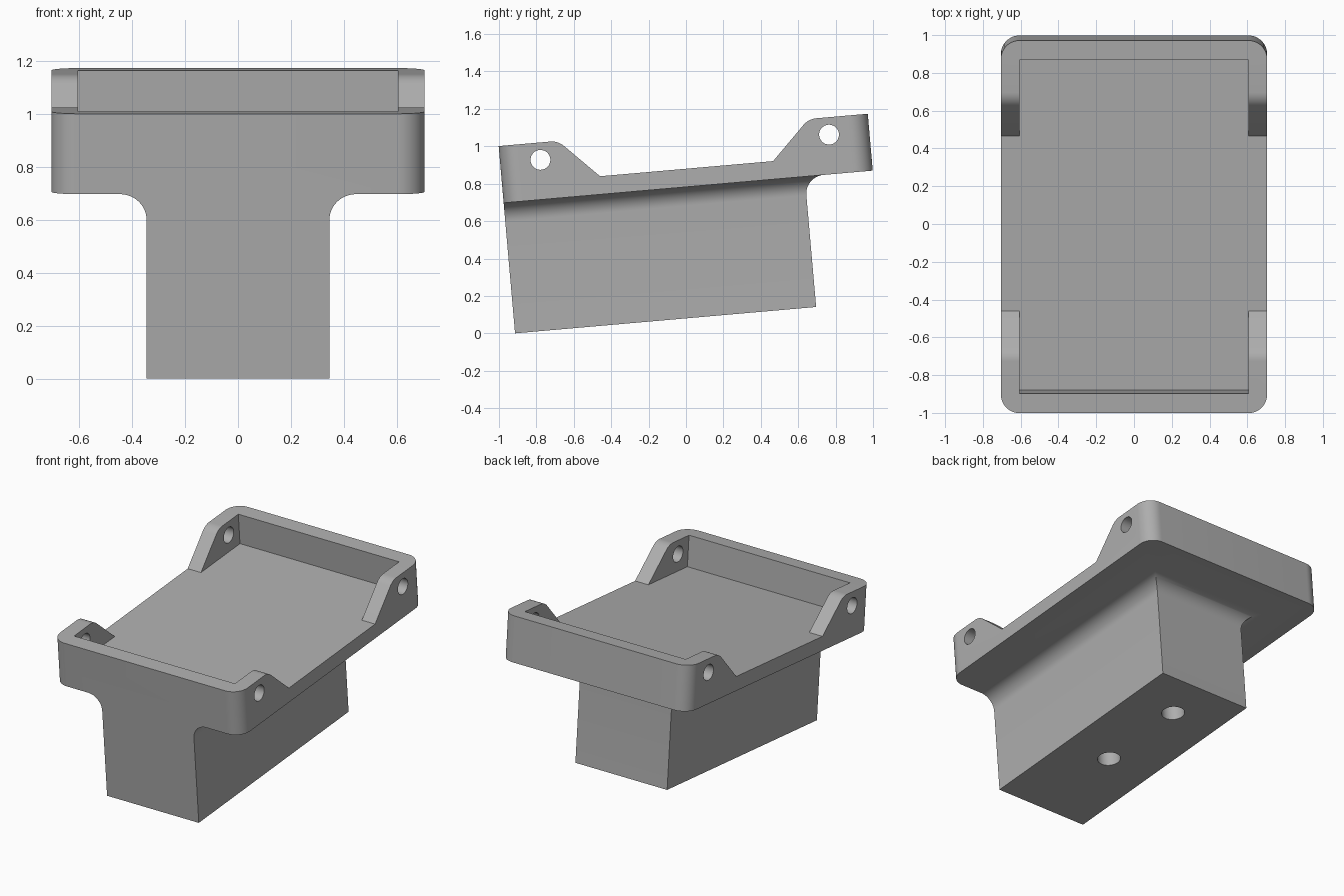
import bpy, bmesh, math
from mathutils import Matrix

if "Cube" in bpy.data.objects:
    bpy.data.objects.remove(bpy.data.objects["Cube"])

# Built upright (y = length from the front edge, z = height), then tilted
L, TOP, BOT, FLOOR = 1.981, 1.005, 0.70, 0.797
HALF, WALL, R = 0.705, 0.1, 0.1
BLOCK_HALF, BLOCK_LEN = 0.345, 1.616
TILT = math.radians(5)

grey = bpy.data.materials.new("grey")
grey.diffuse_color = (0.42, 0.42, 0.42, 1)
grey.use_nodes = True
grey.node_tree.nodes["Principled BSDF"].inputs["Base Color"].default_value = grey.diffuse_color


def loft(name, rings):
    """Closed solid through rings of matching points."""
    bm = bmesh.new()
    loops = [[bm.verts.new(p) for p in ring] for ring in rings]
    n = len(loops[0])
    for a, b in zip(loops, loops[1:]):
        for i in range(n):
            j = (i + 1) % n
            bm.faces.new((a[i], a[j], b[j], b[i]))
    bm.faces.new(loops[0][::-1])
    bm.faces.new(loops[-1])
    bmesh.ops.recalc_face_normals(bm, faces=bm.faces[:])
    mesh = bpy.data.meshes.new(name)
    bm.to_mesh(mesh)
    bm.free()
    mesh.materials.append(grey)
    ob = bpy.data.objects.new(name, mesh)
    bpy.context.collection.objects.link(ob)
    return ob


def arc(cx, cy, r, start, end, n=12):
    return [(cx + r * math.cos(math.radians(start + (end - start) * i / n)),
             cy + r * math.sin(math.radians(start + (end - start) * i / n)))
            for i in range(n + 1)]


def upright(name, pts, z0, z1):
    return loft(name, [[(x, y, z) for x, y in pts] for z in (z0, z1)])


def sideways(name, pts):
    return loft(name, [[(x, y, z) for y, z in pts] for x in (-1, 1)])


def combine(target, tool, operation):
    mod = target.modifiers.new(operation, 'BOOLEAN')
    mod.operation, mod.solver, mod.object = operation, 'EXACT', tool
    bpy.context.view_layer.objects.active = target
    bpy.ops.object.modifier_apply(modifier=mod.name)
    bpy.data.objects.remove(tool)


# Tray with rounded upright corners
outline = (arc(HALF - R, R, R, -90, 0) + arc(HALF - R, L - R, R, 0, 90)
           + arc(-HALF + R, L - R, R, 90, 180) + arc(-HALF + R, R, R, 180, 270))
bracket = upright("tilted_bracket", outline, BOT, TOP)

# Mounting block, flaring into the tray on three sides
sections = [(0, 0), (0, BOT - R)]
for i in range(1, 13):
    a = math.radians(90 * i / 12)
    sections.append((R - R * math.cos(a), BOT - R + R * math.sin(a)))
sections.append((R, BOT + 0.04))
block = loft("mounting_block", [
    [(-BLOCK_HALF - d, 0, z), (BLOCK_HALF + d, 0, z),
     (BLOCK_HALF + d, BLOCK_LEN + d, z), (-BLOCK_HALF - d, BLOCK_LEN + d, z)]
    for d, z in sections])
combine(bracket, block, 'UNION')

# Pocket inside the walls
x, y0, y1 = HALF - WALL, 0.105, L - 0.105
combine(bracket, upright("pocket", [(-x, y0), (x, y0), (x, y1), (-x, y1)],
                         FLOOR, 1.3), 'DIFFERENCE')

# Side openings between the ears, with rounded ear shoulders
foot = 0.526
shoulder = foot - (TOP - FLOOR) - R * math.tan(math.radians(22.5))
front = arc(shoulder, TOP - R, R, 90, 45, 8)
half = [(shoulder, 1.3)] + front + [(foot, FLOOR)]
combine(bracket, sideways("side_opening",
                          half + [(L - y, z) for y, z in reversed(half)]), 'DIFFERENCE')

# Cross holes through the ears
for y in (0.216, L - 0.216):
    combine(bracket, sideways("ear_hole", arc(y, 0.912, 0.053, 0, 352.5, 47)), 'DIFFERENCE')

# Blind screw holes under the block
for y in (0.67, 1.304):
    combine(bracket, upright("screw_hole", arc(0, y, 0.073, 0, 352.5, 47), -0.1, 0.4), 'DIFFERENCE')

# Tilt and place
bracket.data.transform(Matrix.Translation((0, -0.914, 0)) @ Matrix.Rotation(TILT, 4, 'X'))
bpy.ops.object.select_all(action='DESELECT')
bracket.select_set(True)
bpy.context.view_layer.objects.active = bracket
bpy.ops.object.shade_smooth_by_angle(angle=math.radians(30))
